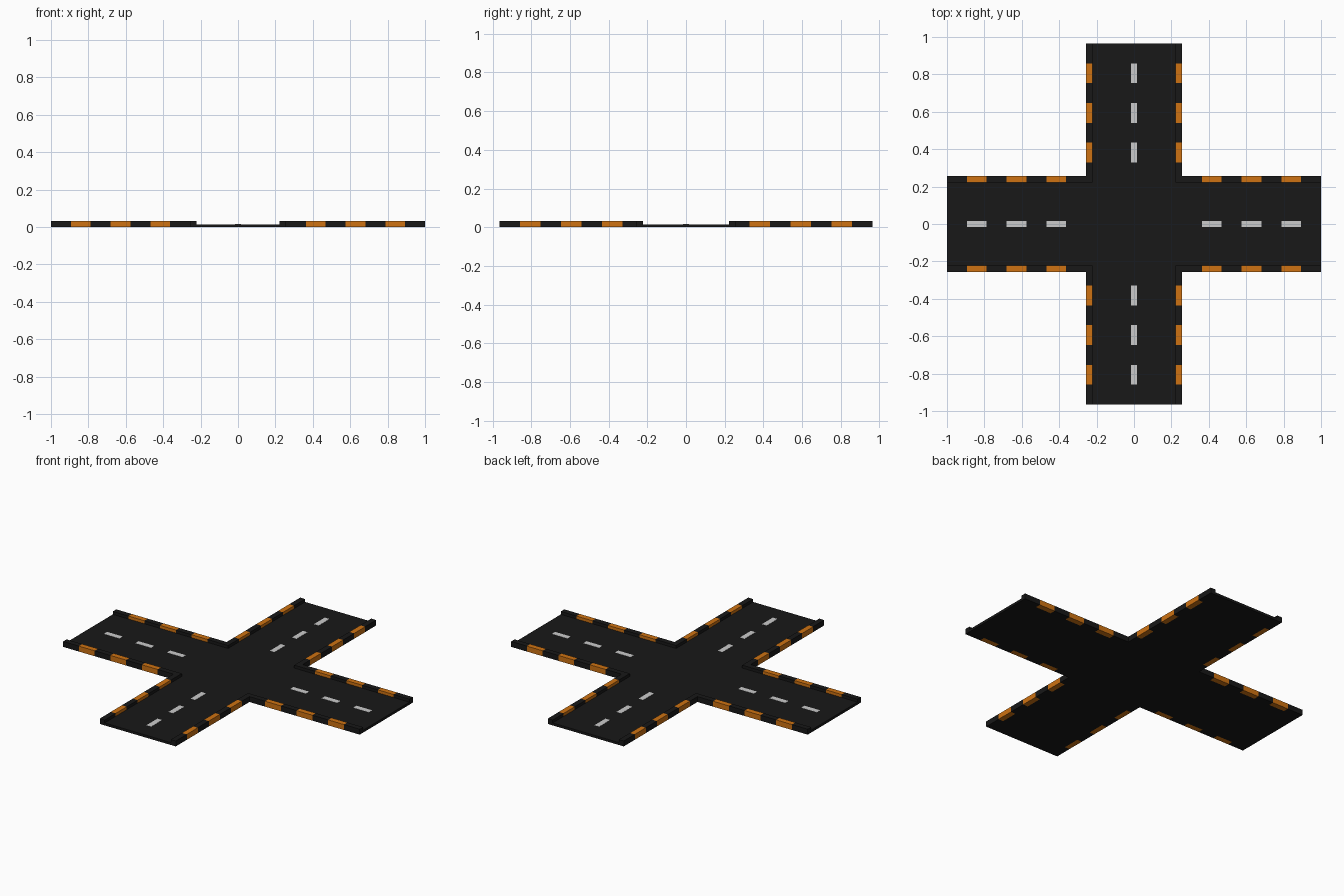
import bpy, bmesh

if "Cube" in bpy.data.objects:
    bpy.data.objects.remove(bpy.data.objects["Cube"])

LX, LY = 1.0, 0.965        # arm ends
OUT, INN = 0.256, 0.223    # outer and inner faces of the curbs
ROAD, CURB = 0.015, 0.033  # heights
N = 7                      # alternating pieces per arm
SX = (LX - OUT) / N        # piece length on x arms
SY = (LY - INN) / N        # piece length on y arms


def material(name, rgb):
    m = bpy.data.materials.new(name)
    m.diffuse_color = (*rgb, 1)
    m.use_nodes = True
    m.node_tree.nodes["Principled BSDF"].inputs["Base Color"].default_value = m.diffuse_color
    return m


asphalt = material("asphalt", (0.009, 0.009, 0.009))
orange = material("orange", (0.62, 0.17, 0.006))
white = material("white", (0.75, 0.76, 0.76))


def finish(name, bm, mat):
    me = bpy.data.meshes.new(name)
    bm.normal_update()
    bm.to_mesh(me)
    bm.free()
    me.materials.append(mat)
    ob = bpy.data.objects.new(name, me)
    bpy.context.collection.objects.link(ob)
    return ob


def box(name, x, y, z, mat):
    bm = bmesh.new()
    bmesh.ops.create_cube(bm, size=1)
    for v in bm.verts:
        v.co = [r[0] if c < 0 else r[1] for c, r in zip(v.co, (x, y, z))]
    return finish(name, bm, mat)


def mirror(ob, x, y):
    m = ob.modifiers.new("mirror", 'MIRROR')
    m.use_axis = (x, y, False)
    m.use_mirror_merge = False


# Cross-shaped road slab fitting between the curbs
quarter = [(LX, INN), (OUT, INN), (INN, INN), (INN, LY)]
outline = (quarter + [(-x, y) for x, y in reversed(quarter)]
           + [(-x, -y) for x, y in quarter] + [(x, -y) for x, y in reversed(quarter)])
bm = bmesh.new()
base = bm.faces.new([bm.verts.new((x, y, 0)) for x, y in outline])
top = bmesh.ops.extrude_face_region(bm, geom=[base], use_keep_orig=True)
for v in top["geom"]:
    if isinstance(v, bmesh.types.BMVert):
        v.co.z = ROAD
bmesh.ops.recalc_face_normals(bm, faces=bm.faces)
finish("road", bm, asphalt)

# Striped curbs and dashed centre lines, mirrored to all arms
for i in range(N):
    x = (OUT + i * SX, OUT + (i + 1) * SX)
    y = (INN + i * SY, INN + (i + 1) * SY)
    mat = orange if i % 2 else asphalt
    mirror(box(f"curb_x_{i}", x, (INN, OUT), (0, CURB), mat), True, True)
    mirror(box(f"curb_y_{i}", (INN, OUT), y, (0, CURB), mat), True, True)
    if i % 2:
        z = (ROAD - 0.002, ROAD + 0.001)
        mirror(box(f"dash_x_{i}", x, (-0.016, 0.016), z, white), True, False)
        mirror(box(f"dash_y_{i}", (-0.016, 0.016), y, z, white), False, True)
